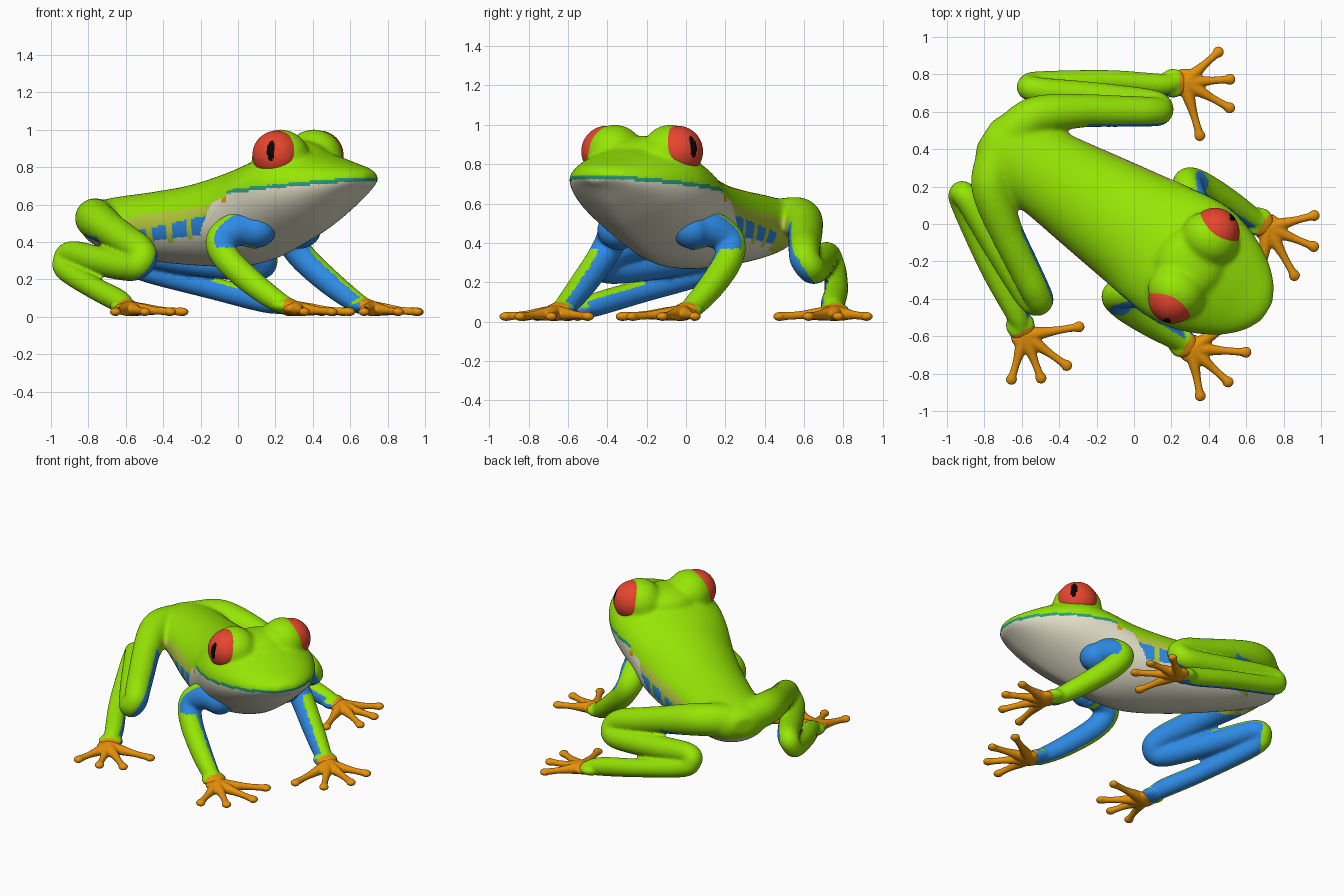
import bpy, bmesh, math
from mathutils import Vector, Matrix

if "Cube" in bpy.data.objects:
    bpy.data.objects.remove(bpy.data.objects["Cube"])

# Model is built along a local axis (x forward, y left) and turned at the end
PLACE = Matrix.Rotation(math.radians(-32.3), 4, 'Z') @ Matrix.Translation((0, -0.017, 0))


def material(name, r, g, b):
    lin = [((c / 255 + 0.055) / 1.055) ** 2.4 if c > 10 else c / 255 / 12.92 for c in (r, g, b)]
    m = bpy.data.materials.new(name)
    m.diffuse_color = (*lin, 1)
    m.use_nodes = True
    m.node_tree.nodes["Principled BSDF"].inputs["Base Color"].default_value = m.diffuse_color
    return m


MATS = [material("leaf green", 150, 230, 5), material("cream", 224, 221, 198),
        material("blue", 46, 138, 228), material("yellow green", 182, 204, 60),
        material("teal", 42, 158, 120), material("orange", 232, 146, 10),
        material("red", 238, 72, 48), material("black", 5, 5, 5)]
GREEN, CREAM, BLUE, YELLOW, TEAL, ORANGE, RED, BLACK = range(8)


def spline(points, steps=8):
    """Catmull-Rom through points of any dimension."""
    p = [Vector(q) for q in points]
    p = [2 * p[0] - p[1]] + p + [2 * p[-1] - p[-2]]
    out = []
    for i in range(1, len(p) - 2):
        a, b, c, d = p[i - 1:i + 3]
        for k in range(steps):
            t = k / steps
            out.append(0.5 * (2 * b + (c - a) * t + (2 * a - 5 * b + 4 * c - d) * t * t
                              + (3 * b - a - 3 * c + d) * t ** 3))
    return out + [p[-2]]


def skin(bm, rings):
    """Join equal rings of points into a closed tube."""
    vs = [[bm.verts.new(p) for p in r] for r in rings]
    n = len(vs[0])
    for a, b in zip(vs, vs[1:]):
        for i in range(n):
            bm.faces.new((a[i], a[(i + 1) % n], b[(i + 1) % n], b[i]))
    bm.faces.new(vs[0][::-1])
    bm.faces.new(vs[-1])


def tube(bm, points, steps=8, sides=20):
    """Sweep a circle along (x, y, z, radius) points."""
    path = spline(points, steps)
    pos = [p.to_3d() for p in path]
    side, rings = Vector((0.1, 0.2, 1)), []
    for i, p in enumerate(pos):
        t = (pos[min(i + 1, len(pos) - 1)] - pos[max(i - 1, 0)]).normalized()
        side = (side - t * side.dot(t)).normalized()
        up = t.cross(side)
        angles = [2 * math.pi * k / sides for k in range(sides)]
        rings.append([p + path[i][3] * (side * math.cos(a) + up * math.sin(a)) for a in angles])
    skin(bm, rings)


def ball(bm, centre, size, u=32, v=20):
    m = Matrix.Translation(centre) @ Matrix.Diagonal((*size, 1))
    bmesh.ops.create_uvsphere(bm, u_segments=u, v_segments=v, radius=1, matrix=m)


def finish(bm, name, rule, voxel=0, smooth=0):
    """Fuse the pieces, colour faces by rule(centre, normal) and place the part."""
    bmesh.ops.recalc_face_normals(bm, faces=bm.faces[:])
    me = bpy.data.meshes.new(name)
    bm.to_mesh(me)
    bm.free()
    ob = bpy.data.objects.new(name, me)
    bpy.context.collection.objects.link(ob)
    if voxel:
        r = ob.modifiers.new("fuse", 'REMESH')
        r.mode, r.voxel_size = 'VOXEL', voxel
        s = ob.modifiers.new("soften", 'SMOOTH')
        s.factor, s.iterations = 0.5, smooth
        dg = bpy.context.evaluated_depsgraph_get()
        me = bpy.data.meshes.new_from_object(ob.evaluated_get(dg))
        ob.modifiers.clear()
        ob.data = me
    used = []
    for f in me.polygons:
        c = rule(f.center, f.normal)
        if c not in used:
            used.append(c)
            me.materials.append(MATS[c])
        f.material_index = used.index(c)
        f.use_smooth = True
    me.transform(PLACE)
    return ob


# Body and head: x, half width, top, widest height, bottom
STATIONS = [(-0.935, 0.08, 0.57, 0.51, 0.46), (-0.88, 0.17, 0.61, 0.50, 0.39),
            (-0.75, 0.215, 0.64, 0.49, 0.335), (-0.5, 0.245, 0.67, 0.48, 0.295),
            (-0.25, 0.283, 0.71, 0.48, 0.274), (0, 0.32, 0.78, 0.53, 0.268),
            (0.2, 0.35, 0.85, 0.65, 0.298), (0.38, 0.362, 0.91, 0.69, 0.37),
            (0.55, 0.32, 0.877, 0.707, 0.462), (0.7, 0.243, 0.83, 0.722, 0.58),
            (0.8, 0.153, 0.80, 0.732, 0.675), (0.853, 0.06, 0.77, 0.738, 0.71)]
# Limb centre lines for the left side: x, y, z, radius
HIND = [(-0.82, 0.06, 0.52, 0.1), (-0.755, 0.22, 0.525, 0.1), (-0.58, 0.365, 0.475, 0.09),
        (-0.38, 0.49, 0.405, 0.084), (-0.265, 0.56, 0.365, 0.08), (-0.21, 0.60, 0.315, 0.076),
        (-0.27, 0.61, 0.265, 0.074), (-0.55, 0.475, 0.295, 0.078), (-0.82, 0.345, 0.335, 0.07),
        (-0.87, 0.345, 0.295, 0.062), (-0.82, 0.395, 0.245, 0.06), (-0.53, 0.585, 0.155, 0.06),
        (-0.29, 0.715, 0.085, 0.06), (-0.2, 0.785, 0.052, 0.042)]
FORE = [(0.27, 0.21, 0.465, 0.105), (0.19, 0.285, 0.47, 0.093), (0.125, 0.355, 0.41, 0.08),
        (0.185, 0.385, 0.31, 0.074), (0.35, 0.39, 0.18, 0.068), (0.51, 0.385, 0.08, 0.056),
        (0.6, 0.38, 0.048, 0.04)]
HIND_TOES = [(-0.11, 1.035), (0.02, 0.945), (0.1, 0.815), (0.045, 0.605)]
FORE_TOES = [(0.79, 0.57), (0.876, 0.428), (0.872, 0.243), (0.745, 0.1)]


def section(x, w, t, m, b, a):
    """Point of a body section; the throat narrows quickly below the lips."""
    c, s = math.cos(a), math.sin(a)
    power = 1 + 0.5 * min(1, max(0, (x - 0.1) / 0.3)) if s < 0 else 1
    return (x, w * math.copysign(abs(c) ** power, c), m + (t - m if s > 0 else m - b) * s)


def body_colour(c, n):
    x, z = c.x, c.z
    if x > 0.15:                                   # lip line on the head
        lip = 0.677 + 0.1 * (x - 0.16)
        return GREEN if z > lip else TEAL if z > lip - 0.02 else CREAM
    if x < -0.3 and abs(c.y) > 0.285:              # thigh roots
        return GREEN if z > 0.43 else BLUE
    if x < -0.72:                                  # rump
        return GREEN if z > 0.42 else CREAM
    if z > 0.595 + 0.12 * x + max(0, x) * 0.2:
        return GREEN
    if x > 0.115 and z > 0.615:
        return ORANGE
    if x > -0.01 + (z - 0.5) * 0.5:
        return CREAM
    mid = 0.43 + 0.13 * (x + 0.46)                 # flank bars
    k = (x + 0.53) / 0.14
    bar = 0 < k < 4 and abs(k % 1 - 0.5) < 0.36
    if bar and abs(z - mid) < 0.028 + 0.006 * k:
        return BLUE
    return YELLOW if z > mid - (0.0 if bar else 0.06) else CREAM


bm = bmesh.new()
skin(bm, [[section(x, w, t, m, b, 2 * math.pi * k / 48) for k in range(48)]
          for x, w, t, m, b in spline(STATIONS, 5)])
ball(bm, (0.37, 0, 0.855), (0.18, 0.2, 0.09))                  # brow
for s in (1, -1):
    ball(bm, (0.385, 0.168 * s, 0.86), (0.158, 0.14, 0.142))   # eyelid bumps
    tube(bm, [(x, y * s, z, r * k) for (x, y, z, r), k in zip(HIND[:4], (1.06, 1.07, 1.04, 0.85))])
finish(bm, "body", body_colour, 0.011, 28)

for s, label in ((1, "left"), (-1, "right")):
    def hind_colour(c, n):
        if 0.845 * c.x + 0.535 * c.y * s > 0.255 and c.z < 0.15:
            return ORANGE
        inner = 0.44 * n.x - 0.7 * n.y * s - 0.56 * n.z
        root = c.x < -0.86 or c.x < -0.55 and c.z > 0.43
        return BLUE if inner > 0.38 and not root else GREEN

    def fore_colour(c, n):
        if c.x > 0.58:
            return ORANGE
        inner = 0.5 * n.x - 0.75 * n.y * s - 0.43 * n.z
        shoulder = c.z > 0.37 and n.x > 0.1 and n.z < 0.8
        return BLUE if inner > 0.3 or shoulder else GREEN

    # Legs, each with a flared ankle or wrist
    for name, path, rule, joint in (("hind_leg", HIND, hind_colour, (-0.225, 0.765, 0.056)),
                                    ("front_leg", FORE, fore_colour, (0.56, 0.384, 0.058))):
        bm = bmesh.new()
        tube(bm, [(x, y * s, z, r) for x, y, z, r in path])
        ball(bm, (joint[0], joint[1] * s, joint[2]), (0.078, 0.078, 0.04))
        if name == "front_leg":
            ball(bm, (0.275, 0.225 * s, 0.465), (0.1, 0.1, 0.095))
        finish(bm, f"{label}_{name}", rule, 0.01, 5)

    # Feet: a flat palm with four round-tipped toes
    for name, palm, toes in (("hind_foot", (-0.175, 0.8), HIND_TOES),
                             ("front_foot", (0.615, 0.382), FORE_TOES)):
        bm = bmesh.new()
        a = Vector((palm[0], palm[1] * s, 0.044))
        ball(bm, a, (0.076, 0.076, 0.034))
        for tx, ty in toes:
            b = Vector((tx, ty * s, 0.026))
            tube(bm, [(*a.lerp(b, t), r) for t, r in
                      ((0, 0.042), (0.3, 0.033), (0.6, 0.022), (0.85, 0.021), (1, 0.025))], 4, 14)
            ball(bm, b, (0.031, 0.031, 0.022), 16, 10)
        finish(bm, f"{label}_{name}", lambda c, n: ORANGE, 0.0065, 6)

    # Eye: red ball with an upright slit pupil
    centre = Vector((0.39, 0.212 * s, 0.865))
    out = Vector((0.31, 0.951 * s, 0))
    across = Vector((0.951, -0.31 * s, 0))

    def eye_colour(c, n):
        d = (c - centre) / 0.13
        slit = (d.dot(across) / 0.17) ** 2 + ((d.z - 0.17) / 0.42) ** 2 < 1
        return BLACK if slit and d.dot(out) > 0 else RED

    bm = bmesh.new()
    ball(bm, centre, (0.13, 0.13, 0.13), 96, 64)
    finish(bm, f"{label}_eye", eye_colour)
